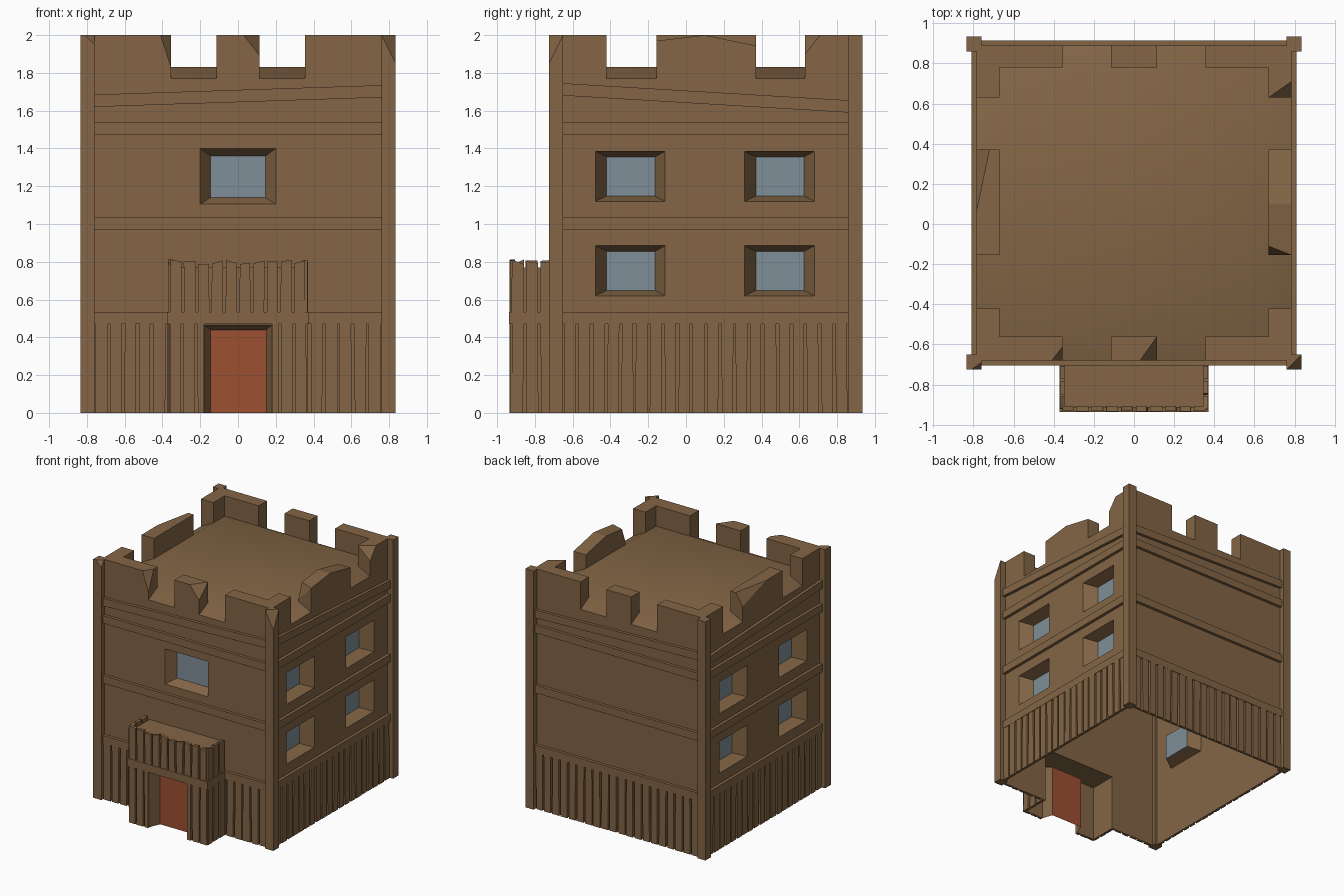
import bpy, bmesh, random
from mathutils import Vector as V

if "Cube" in bpy.data.objects:
    bpy.data.objects.remove(bpy.data.objects["Cube"])
random.seed(4)

def material(name, col):
    m = bpy.data.materials.new(name)
    m.diffuse_color = (*col, 1)
    m.use_nodes = True
    m.node_tree.nodes["Principled BSDF"].inputs["Base Color"].default_value = m.diffuse_color
    return m

MUD = material("brown mud", (0.228, 0.131, 0.060))
GLASS = material("grey blue glass", (0.215, 0.275, 0.315))
DOOR = material("red door", (0.335, 0.080, 0.031))

def finish(name, bm, mats=(MUD,), recalc=True):
    if recalc:
        bmesh.ops.recalc_face_normals(bm, faces=bm.faces)
    me = bpy.data.meshes.new(name)
    bm.to_mesh(me)
    bm.free()
    ob = bpy.data.objects.new(name, me)
    bpy.context.collection.objects.link(ob)
    for m in mats:
        me.materials.append(m)
    return ob

def frame(origin, u, n):
    """Maps (along, up, outward) on one side of the tower to world space."""
    o, u, n = V(origin), V(u), V(n)
    def f(a, z, d=0):
        return o + u * a + V((0, 0, z)) + n * d
    f.n = n
    return f

X, Y = (1, 0, 0), (0, 1, 0)
FRONT = frame((0, -.68, 0), X, (0, -1, 0))
BACK = frame((0, .89, 0), X, Y)
RIGHT = frame((.785, 0, 0), Y, X)
LEFT = frame((-.785, 0, 0), Y, (-1, 0, 0))
PORCH = frame((0, -.91, 0), X, (0, -1, 0))
PORCH_R = frame((.345, 0, 0), Y, X)
PORCH_L = frame((-.345, 0, 0), Y, (-1, 0, 0))

def hexa(bm, low, high):
    """Six-sided block from two matching quads."""
    a = [bm.verts.new(p) for p in low]
    b = [bm.verts.new(p) for p in high]
    bm.faces.new(a)
    bm.faces.new(b)
    for i in range(4):
        j = (i + 1) % 4
        bm.faces.new((a[i], a[j], b[j], b[i]))

def block(name, x0, x1, y0, y1, z0, z1, cuts=()):
    """Box with broken corners; each cut is a plane through three points."""
    bm = bmesh.new()
    q = [(x0, y0), (x1, y0), (x1, y1), (x0, y1)]
    hexa(bm, [(*p, z0) for p in q], [(*p, z1) for p in q])
    mid = V(((x0 + x1) / 2, (y0 + y1) / 2, z0))
    for a, b, c in cuts:
        a, b, c = V(a), V(b), V(c)
        n = (b - a).cross(c - a).normalized()
        if n.dot(mid - a) > 0:
            n = -n
        bmesh.ops.bisect_plane(bm, geom=bm.verts[:] + bm.edges[:] + bm.faces[:], dist=1e-5,
                               plane_co=a, plane_no=n, clear_outer=True)
        bmesh.ops.holes_fill(bm, edges=[e for e in bm.edges if e.is_boundary], sides=0)
    return finish(name, bm)

def sheet(name, f, u0, u1, z1, wins=(), gap=None, mat=GLASS):
    """Wall sheet; wins = (outer u0,u1,z0,z1, inner u0,u1,z0,z1, depth)."""
    bm = bmesh.new()
    holes = [w[:4] for w in wins] + ([gap] if gap else [])
    us = sorted({u0, u1, *[h[i] for h in holes for i in (0, 1)]})
    zs = sorted({0, z1, *[h[i] for h in holes for i in (2, 3)]})

    def face(pts, mi=0):
        fc = bm.faces.new([bm.verts.new(p) for p in pts])
        fc.normal_update()
        if fc.normal.dot(f.n) < 0:
            fc.normal_flip()
        fc.material_index = mi

    def inside(u, z, h):
        return h[0] < u < h[1] and h[2] < z < h[3]

    for a, b in zip(us, us[1:]):
        for c, d in zip(zs, zs[1:]):
            if not any(inside((a + b) / 2, (c + d) / 2, h) for h in holes):
                face([f(a, c), f(b, c), f(b, d), f(a, d)])
    for w in wins:
        def ring(i, dep):
            return [f(w[i + p], w[i + q], -dep) for p, q in ((0, 2), (1, 2), (1, 3), (0, 3))]
        o, n = ring(0, 0), ring(4, w[8])
        for i in range(4):
            j = (i + 1) % 4
            if w[2] > 0 or i:
                face([o[i], o[j], n[j], n[i]])
        face(n, 1)
    bmesh.ops.remove_doubles(bm, verts=bm.verts, dist=1e-5)
    finish(name, bm, (MUD, mat), recalc=False)

def band(name, f, u0, u1, za, zb, h=.065, d=.025):
    """Beam along a wall from height za to zb."""
    bm = bmesh.new()
    def end(u, z):
        return [f(u, z), f(u, z, d), f(u, z + h, d), f(u, z + h)]
    hexa(bm, end(u0, za), end(u1, zb))
    finish(name, bm)

def planks(name, f, u0, u1, z0, z1, n, d=.025, rough=0.0, skip=None, base=0):
    """Row of uneven upright boards with narrow gaps."""
    bm = bmesh.new()
    s = (u1 - u0) / n
    r = random.uniform
    for i in range(n):
        a, b = u0 + i * s, u0 + (i + 1) * s
        lo = [a + r(.004, .011), b - r(.004, .011)]
        hi = [a + r(.004, .011), b - r(.004, .011)]
        if skip:
            if lo[0] > -skip and lo[1] < skip:
                continue
            if lo[0] < -skip < lo[1]:
                lo[1] = hi[1] = -skip
            if lo[0] < skip < lo[1]:
                lo[0] = hi[0] = skip
        dd = d - r(0, .004)
        t0, t1 = z1 - r(0, rough), z1 - r(0, rough)
        hexa(bm, [f(lo[0], z0, base), f(lo[1], z0, base), f(lo[1], z0, dd), f(lo[0], z0, dd)],
             [f(hi[0], t0, base), f(hi[1], t1, base), f(hi[1], t1, dd), f(hi[0], t0, dd)])
    finish(name, bm)

# Walls with recessed windows, open at the bottom
side = [(a, b, z, z + .265, a + .06, b - .055, z + .028, z + .235, .1)
        for a, b in ((-.48, -.11), (.31, .68)) for z in (.62, 1.12)]
sheet("right_wall", RIGHT, -.68, .89, 1.77, side)
sheet("left_wall", LEFT, -.68, .89, 1.77, side)
sheet("back_wall", BACK, -.785, .785, 1.77)
sheet("front_wall", FRONT, -.785, .785, 1.77,
      [(-.2, .2, 1.105, 1.4, -.145, .145, 1.14, 1.36, .08)], gap=(-.345, .345, 0, .47))

# Horizontal beams, one slanted beam, and base boards on each side
for nm, f, u0, u1, sa, sb, n in (
        ("front", FRONT, -.76, .76, 1.62, 1.67, 20), ("back", BACK, -.76, .76, 1.65, 1.60, 20),
        ("right", RIGHT, -.65, .86, 1.68, 1.59, 20), ("left", LEFT, -.65, .86, 1.67, 1.60, 20)):
    for z in (.47, .972, 1.475):
        band(nm + "_beam", f, u0, u1, z, z)
    band(nm + "_slanted_beam", f, u0, u1, sa, sb)
    planks(nm + "_base_boards", f, u0, u1, 0, .47, n, skip=.345 if nm == "front" else None)

# Corner posts
block("front_left_post", -.835, -.76, -.725, -.65, 0, 2,
      [((-.81, -.725, 2), (-.76, -.725, 1.95), (-.76, -.69, 2))])
block("front_right_post", .76, .835, -.725, -.65, 0, 2,
      [((.76, -.725, 2), (.835, -.725, 1.85), (.835, -.65, 2))])
block("back_left_post", -.835, -.76, .86, .935, 0, 2)
block("back_right_post", .76, .835, .86, .935, 0, 2)

# Roof: flat centre falling away to the wall edge
bm = bmesh.new()
outer = [(-.785, -.68), (.785, -.68), (.785, .89), (-.785, .89)]
inner = [(-.67, -.56), (.67, -.56), (.67, .78), (-.67, .78)]
o = [bm.verts.new((*p, 1.77)) for p in outer]
c = [bm.verts.new((*p, 1.83)) for p in inner]
bm.faces.new(c)
for i in range(4):
    bm.faces.new((o[i], o[(i + 1) % 4], c[(i + 1) % 4], c[i]))
for fc in bm.faces:
    fc.smooth = True
    fc.normal_update()
    if fc.normal.z < 0:
        fc.normal_flip()
finish("roof", bm, recalc=False)

# Battlements, some with broken corners
Z0 = 1.77
block("front_left_merlon", -.785, -.355, -.68, -.56, Z0, 2,
      [((-.41, -.68, 2), (-.355, -.68, 1.83), (-.355, -.61, 2))])
block("front_middle_merlon", -.115, .115, -.68, -.56, Z0, 2,
      [((.03, -.68, 2), (.115, -.68, 1.89), (.115, -.56, 2))])
block("front_right_merlon", .355, .785, -.68, -.56, Z0, 2)
for nm, a, b in (("left", -.785, -.355), ("middle", -.115, .115), ("right", .355, .785)):
    block("back_%s_merlon" % nm, a, b, .78, .89, Z0, 2)
for nm, a, b in (("left", -.785, -.67), ("right", .67, .785)):
    block(nm + "_front_merlon", a, b, -.56, -.42, Z0, 2)
block("left_back_merlon", -.785, -.67, .63, .78, Z0, 2)
block("right_back_merlon", .67, .785, .63, .78, Z0, 2,
      [((.67, .63, 2), (.785, .71, 2), (.785, .63, 1.9))])
block("left_middle_merlon", -.785, -.67, -.155, .37, Z0, 2,
      [((-.785, .06, 2), (-.72, .37, 2), (-.785, .37, 1.9))])
block("right_middle_merlon", .67, .785, -.155, .37, Z0, 2,
      [((.67, .1, 2), (.785, .1, 2), (.785, .365, 1.945)),
       ((.67, .1, 2), (.785, .1, 2), (.785, -.155, 1.97)),
       ((.67, -.11, 1.975), (.785, -.155, 1.97), (.67, -.155, 1.85))])

# Porch with recessed door
sheet("porch_front", PORCH, -.345, .345, .47,
      [(-.18, .18, 0, .465, -.145, .15, 0, .44, .085)], mat=DOOR)
sheet("porch_right_wall", PORCH_R, -.91, -.68, .47)
sheet("porch_left_wall", PORCH_L, -.91, -.68, .47)
planks("porch_front_boards", PORCH, -.37, .37, 0, .47, 10, skip=.18)
block("porch_roof_slab", -.372, .372, -.937, -.68, .47, .535)

# Parapet box above the porch with ragged boards
block("porch_parapet", -.345, .345, -.915, -.68, .535, .77)
planks("parapet_front_boards", PORCH, -.365, .365, .535, .812, 10, rough=.025, base=-.004)
for nm, f in (("right", PORCH_R), ("left", PORCH_L)):
    planks("porch_%s_boards" % nm, f, -.93, -.7, 0, .47, 3)
    planks("parapet_%s_boards" % nm, f, -.93, -.7, .535, .812, 3, rough=.025)
